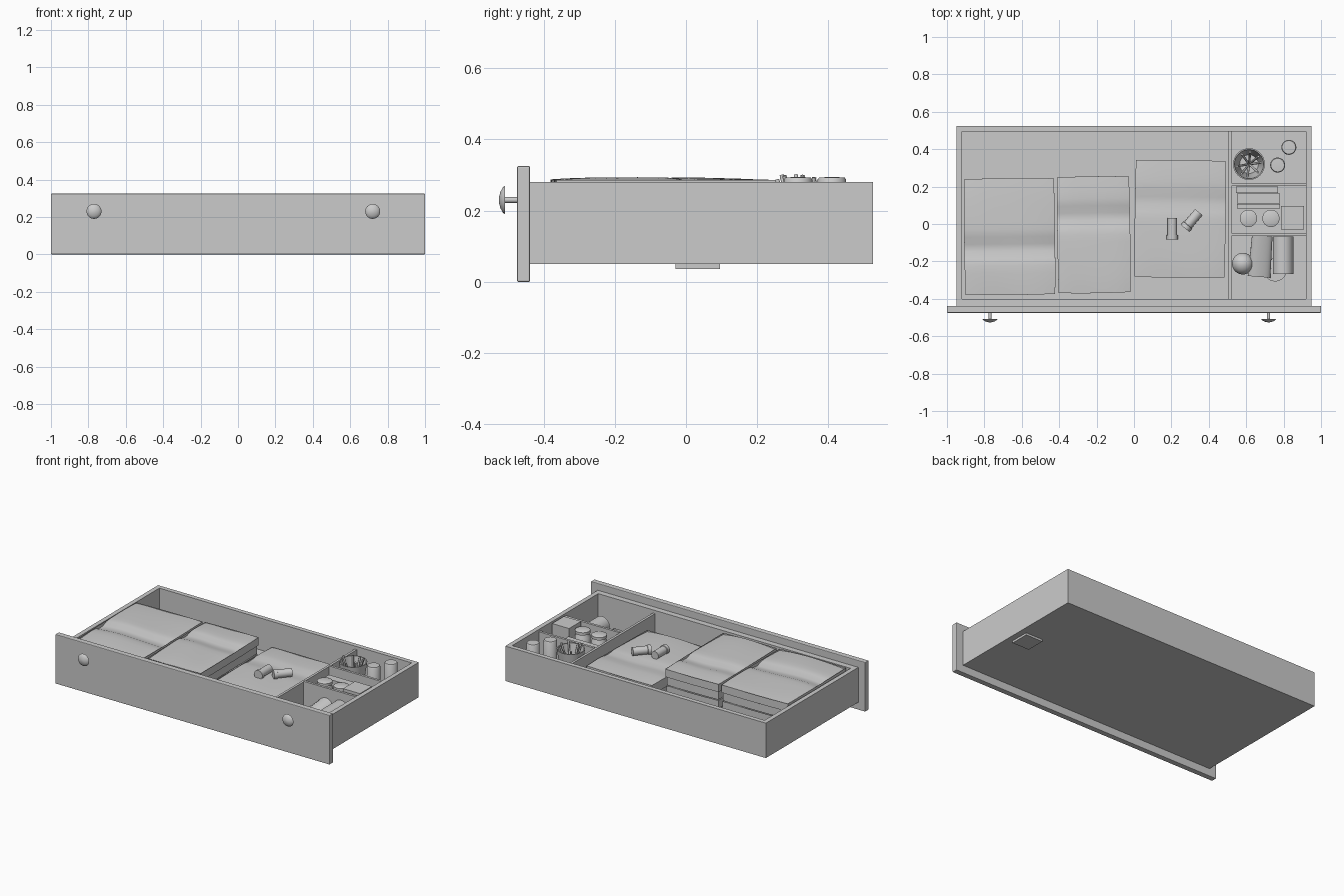
import bpy, bmesh, math, random
from mathutils import Matrix, Vector

random.seed(4)
if "Cube" in bpy.data.objects:
    bpy.data.objects.remove(bpy.data.objects["Cube"])

GREY = (0.6, 0.6, 0.6, 1)
mat = bpy.data.materials.new("plain grey")
mat.use_nodes = True
mat.diffuse_color = GREY
mat.node_tree.nodes["Principled BSDF"].inputs["Base Color"].default_value = GREY


def finish(name, bm, smooth=True):
    bmesh.ops.recalc_face_normals(bm, faces=bm.faces)
    mesh = bpy.data.meshes.new(name)
    bm.to_mesh(mesh)
    bm.free()
    mesh.materials.append(mat)
    obj = bpy.data.objects.new(name, mesh)
    bpy.context.collection.objects.link(obj)
    if smooth:
        bpy.ops.object.select_all(action="DESELECT")
        obj.select_set(True)
        bpy.context.view_layer.objects.active = obj
        bpy.ops.object.shade_smooth_by_angle(angle=math.radians(40))
    return obj


def bevel(obj, width, segments):
    mod = obj.modifiers.new("rounded edges", "BEVEL")
    mod.width, mod.segments = width, segments
    return obj


def box(name, x, y, z):
    """Box from three (low, high) ranges."""
    bm = bmesh.new()
    bmesh.ops.create_cube(bm, size=1)
    for v in bm.verts:
        v.co = [lo + (c + 0.5) * (hi - lo) for c, (lo, hi) in zip(v.co, (x, y, z))]
    return finish(name, bm, False)


def lathe(name, profile, loc, tilt=(0, 0, 0), sides=32):
    """Spin (radius, height) points about z, then tilt and place."""
    bm = bmesh.new()
    verts = [bm.verts.new((r, 0, h)) for r, h in profile]
    edges = [bm.edges.new(p) for p in zip(verts, verts[1:])]
    bmesh.ops.spin(bm, geom=verts + edges, axis=(0, 0, 1), cent=(0, 0, 0),
                   steps=sides, angle=math.tau)
    bmesh.ops.remove_doubles(bm, verts=bm.verts, dist=0.0001)
    obj = finish(name, bm)
    obj.location, obj.rotation_euler = loc, tilt
    return obj


def cylinder(name, r, height, loc, tilt=(0, 0, 0), r2=None):
    r2 = r if r2 is None else r2
    return lathe(name, [(0, 0), (r, 0), (r2, height), (0, height)], loc, tilt)


def blanket(name, x, y, z, crease, dip, turn):
    """Soft folded slab: two puffed halves with a dip along the crease."""
    bm = bmesh.new()
    bmesh.ops.create_cube(bm, size=2)
    bmesh.ops.subdivide_edges(bm, edges=bm.edges, cuts=15, use_grid_fill=True)
    half = Vector([(hi - lo) / 2 for lo, hi in (x, y, z)])
    for v in bm.verts:
        u, t, w = v.co
        sag = dip * math.exp(-((t * half.y + sum(y) / 2 - crease) / 0.045) ** 2)
        rim = 0.006 * (abs(u) ** 4 + abs(t) ** 4)
        wave = 0.004 * math.sin(3 * u + 2 * t)
        v.co = (u * half.x * (1 - 0.012 * t * t), t * half.y * (1 - 0.012 * u * u),
                w * half.z - (sag + rim + wave if w > 0.9 else 0))
    obj = finish(name, bm)
    obj.location = [sum(r) / 2 for r in (x, y, z)]
    obj.rotation_euler.z = turn
    return bevel(obj, 0.018, 4)


def stack(name, count, x, y, top, crease, dip, turn):
    base = 0.071
    step = (top - base) / count
    for i in range(count):
        last = i == count - 1
        s = 0 if last else random.uniform(0.004, 0.012)
        blanket(f"{name}_{i + 1}", (x[0] + s, x[1] - s), (y[0] + s, y[1] - s),
                (base + i * step, base + (i + 1) * step), crease,
                dip if last else 0.004, turn)


# Drawer body
FLOOR = 0.07
bevel(box("front_panel", (-1, 1), (-0.475, -0.438), (0, 0.325)), 0.004, 2)
box("drawer_floor", (-0.95, 0.95), (-0.44, 0.525), (0.05, FLOOR))
box("front_wall", (-0.95, 0.95), (-0.44, -0.4), (0.05, 0.28))
box("back_wall", (-0.95, 0.95), (0.495, 0.525), (0.05, 0.28))
for side, label in ((-1, "right"), (1, "left")):
    box(f"{label}_wall", sorted((side * 0.92, side * 0.95)), (-0.44, 0.525), (0.05, 0.28))

# Dividers
box("long_divider", (0.505, 0.521), (-0.4, 0.495), (FLOOR, 0.26))
for label, y in (("back", 0.21), ("front", -0.055)):
    box(f"{label}_cross_divider", (0.521, 0.92), (y - 0.008, y + 0.008), (FLOOR, 0.265))

# Knobs: stem and domed cap
for label, x in (("right", -0.77), ("left", 0.72)):
    lathe(f"{label}_knob", [(0.008, 0), (0.008, 0.035), (0.04, 0.035), (0.036, 0.041),
                            (0.024, 0.048), (0.01, 0.052), (0, 0.053)],
          (x, -0.473, 0.23), (math.pi / 2, 0, 0))

# Folded blankets
stack("right_blanket", 4, (-0.908, -0.422), (-0.38, 0.245), 0.29, -0.13, 0.022, 0.012)
stack("middle_blanket", 4, (-0.41, -0.02), (-0.37, 0.255), 0.29, 0.04, 0.02, 0.015)
stack("left_blanket", 2, (0.004, 0.49), (-0.288, 0.342), 0.205, 0.12, 0.012, -0.012)

# Small rolls lying on the low blanket
for i, (x, y, turn) in enumerate(((0.205, -0.025, 0), (0.31, 0.02, -0.7))):
    d = Vector((-math.sin(turn), math.cos(turn), 0)) * 0.057
    lathe(f"small_roll_{i + 1}", [(0, 0), (0.026, 0), (0.026, 0.09), (0.03, 0.092),
                                  (0.03, 0.114), (0, 0.114)],
          Vector((x, y, 0.229)) + d, (math.pi / 2, 0, turn))

# Back compartment: cup of sticks and two canisters
lathe("stick_cup", [(0, 0), (0.055, 0), (0.085, 0.205), (0.078, 0.205), (0.05, 0.01), (0, 0.01)],
      (0.615, 0.32, FLOOR))
for i in range(8):
    a = i * math.tau / 8 + random.uniform(-0.2, 0.2)
    foot = Vector((0.615, 0.32, 0.09))
    lean = Vector((0.065 * math.cos(a), 0.065 * math.sin(a), random.uniform(0.19, 0.215)))
    cylinder(f"stick_{i + 1}", 0.006, lean.length, foot, lean.to_track_quat("Z", "Y").to_euler())
for i, (x, y) in enumerate(((0.768, 0.315), (0.828, 0.41))):
    lathe(f"canister_{i + 1}", [(0, 0), (0.04, 0), (0.04, 0.217), (0.036, 0.223), (0, 0.225)],
          (x, y, FLOOR))

# Middle compartment: carton, lidded jars and packets
box("carton", (0.786, 0.91), (-0.03, 0.095), (0.036, 0.275))
for i, x in enumerate((0.612, 0.732)):
    lathe(f"jar_{i + 1}", [(0, 0), (0.046, 0), (0.046, 0.15), (0.036, 0.163), (0.036, 0.17),
                           (0.046, 0.17), (0.046, 0.188), (0.034, 0.193), (0, 0.193)],
          (x, 0.03, FLOOR))
for i, (x0, x1, y0, y1, top) in enumerate(((0.545, 0.77, 0.165, 0.2, 0.2),
                                           (0.55, 0.78, 0.11, 0.162, 0.23),
                                           (0.55, 0.78, 0.083, 0.107, 0.18))):
    box(f"packet_{i + 1}", (x0, x1), (y0, y1), (FLOOR, top))

# Front compartment: ball, disc tin, bottle and squeeze tube
bm = bmesh.new()
bmesh.ops.create_uvsphere(bm, u_segments=24, v_segments=16, radius=0.058,
                          matrix=Matrix.Translation((0.582, -0.212, 0.128)))
finish("ball", bm)
cylinder("round_tin", 0.062, 0.045, (0.755, -0.245, FLOOR))
cylinder("lying_bottle", 0.055, 0.2, (0.797, -0.066, 0.16), (math.pi / 2, 0, 0))
bm = bmesh.new()
bmesh.ops.create_cone(bm, cap_ends=True, segments=24, radius1=0.055, radius2=0.055, depth=0.22)
for v in bm.verts:
    if v.co.z > 0:
        v.co.y *= 0.08
        v.co.x *= 1.1
tube = finish("squeeze_tube", bm)
tube.location, tube.rotation_euler = (0.677, -0.173, 0.145), (math.pi / 2, 0, -0.08)
